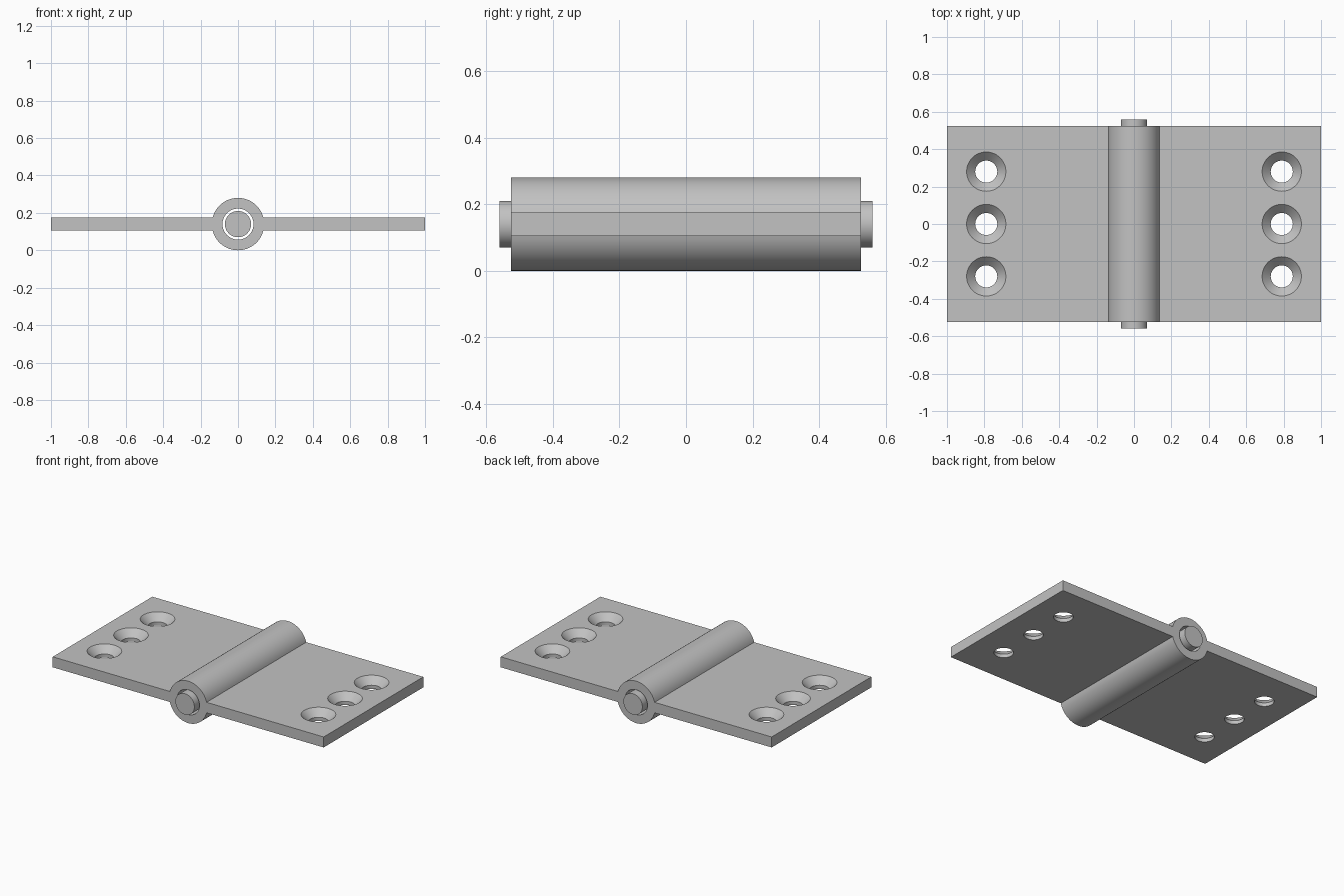
import bpy
import bmesh
from math import asin, cos, pi, sin, tau
from mathutils import Matrix

if "Cube" in bpy.data.objects:
    bpy.data.objects.remove(bpy.data.objects["Cube"], do_unlink=True)

AXIS_Z = 0.14         # height of the pin axis
BARREL_R = 0.14
BORE_R = 0.083
PIN_R = 0.07
HALF_LEN = 0.525
PIN_HALF = 0.56
HALF_T = 0.035        # half the leaf thickness
SEGMENTS = 64

steel = bpy.data.materials.new("steel grey")
steel.use_nodes = True
steel.diffuse_color = (0.54, 0.54, 0.54, 1)
steel.node_tree.nodes["Principled BSDF"].inputs["Base Color"].default_value = steel.diffuse_color


def finish(name, bm):
    bmesh.ops.recalc_face_normals(bm, faces=bm.faces[:])
    mesh = bpy.data.meshes.new(name)
    bm.to_mesh(mesh)
    bm.free()
    mesh.materials.append(steel)
    obj = bpy.data.objects.new(name, mesh)
    bpy.context.collection.objects.link(obj)
    return obj


def select(obj):
    bpy.ops.object.select_all(action="DESELECT")
    obj.select_set(True)
    bpy.context.view_layer.objects.active = obj


def extrude_profile(name, points, half):
    """Extrude an x/z outline along y, centred on the origin."""
    bm = bmesh.new()
    face = bm.faces.new([bm.verts.new((x, -half, z)) for x, z in points])
    result = bmesh.ops.extrude_face_region(bm, geom=[face])
    verts = [v for v in result["geom"] if isinstance(v, bmesh.types.BMVert)]
    bmesh.ops.translate(bm, verts=verts, vec=(0, 2 * half, 0))
    return finish(name, bm)


def circle(radius):
    return [(radius * cos(tau * i / SEGMENTS), AXIS_Z + radius * sin(tau * i / SEGMENTS))
            for i in range(SEGMENTS)]


def countersink(name, x, y):
    """Turned cutter: straight hole opening into a 45 degree cone."""
    top = AXIS_Z + HALF_T
    outline = [(0, -0.1), (0.059, -0.1), (0.059, -0.046), (0.115, 0.01), (0, 0.01)]
    bm = bmesh.new()
    verts = [bm.verts.new((r, 0, z)) for r, z in outline]
    edges = [bm.edges.new(pair) for pair in zip(verts, verts[1:])]
    bmesh.ops.spin(bm, geom=verts + edges, cent=(0, 0, 0), axis=(0, 0, 1),
                   angle=tau, steps=48, use_merge=True)
    bmesh.ops.remove_doubles(bm, verts=bm.verts[:], dist=0.0001)
    bmesh.ops.transform(bm, matrix=Matrix.Translation((x, y, top)), verts=bm.verts[:])
    return finish(name, bm)


# Barrel and both leaves share one outline
start = asin(HALF_T / BARREL_R)
steps = SEGMENTS // 2
arc = [start + (pi - 2 * start) * i / steps for i in range(steps + 1)]
upper = [(1, HALF_T)] + [(BARREL_R * cos(a), BARREL_R * sin(a)) for a in arc] + [(-1, HALF_T)]
outline = upper + [(-x, -z) for x, z in upper]
hinge = extrude_profile("hinge_leaves_and_barrel",
                        [(x, AXIS_Z + z) for x, z in outline], HALF_LEN)

# Bore and countersunk screw holes
cutters = [extrude_profile("bore_cutter", circle(BORE_R), 0.7)]
for x in (-0.79, 0.79):
    for y in (-0.28, 0, 0.28):
        cutters.append(countersink("screw_hole_cutter", x, y))
for cutter in cutters:
    cutter.hide_render = True
    select(hinge)
    cut = hinge.modifiers.new("cut", "BOOLEAN")
    cut.operation = "DIFFERENCE"
    cut.solver = "EXACT"
    cut.object = cutter
    bpy.ops.object.modifier_apply(modifier=cut.name)
    bpy.data.objects.remove(cutter, do_unlink=True)

# Loose pin through the barrel
pin = extrude_profile("hinge_pin", circle(PIN_R), PIN_HALF)

for obj in (hinge, pin):
    select(obj)
    bpy.ops.object.shade_smooth_by_angle()
